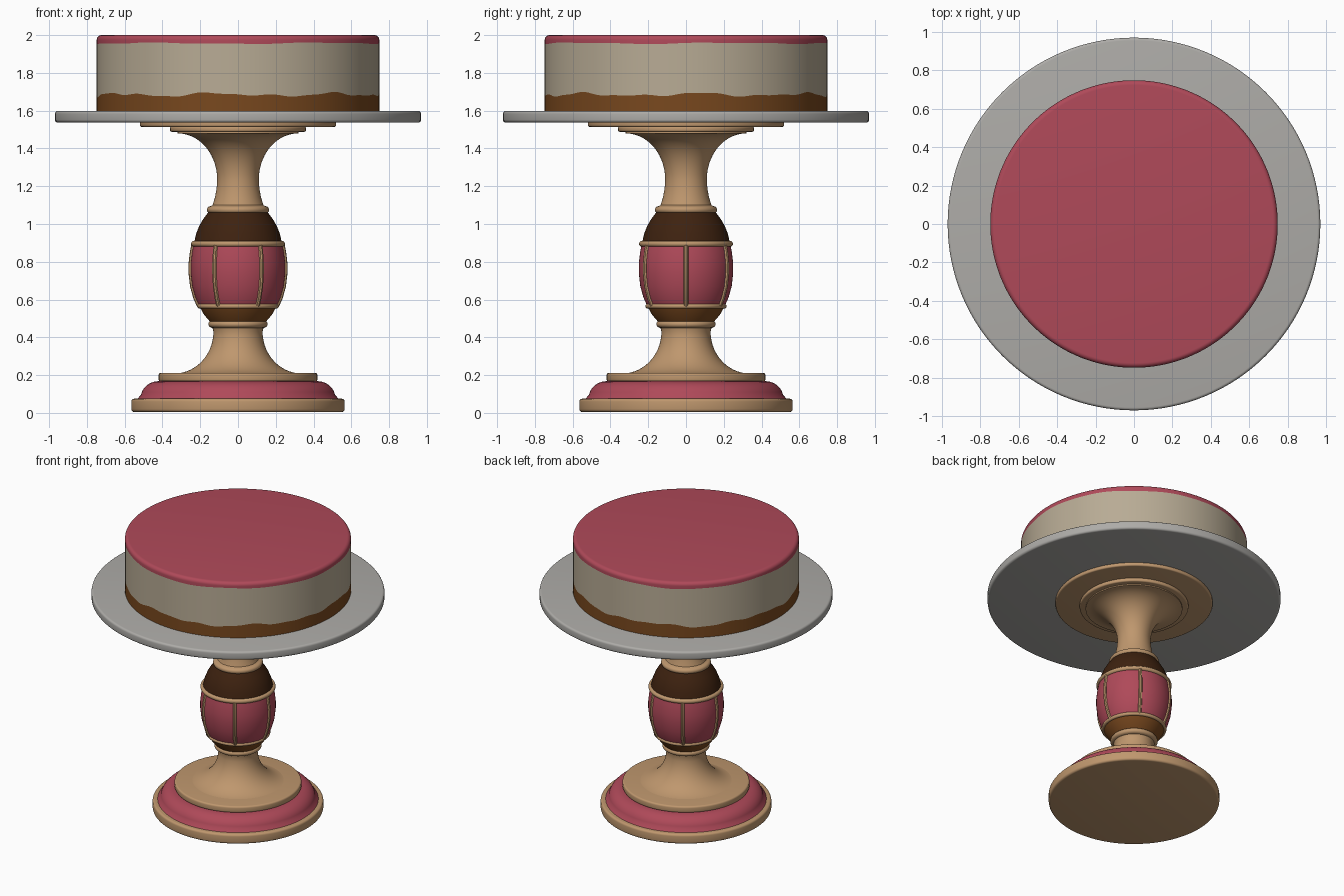
import bpy, bmesh
from math import sin, cos, pi, radians

cube = bpy.data.objects.get("Cube")
if cube:
    bpy.data.objects.remove(cube, do_unlink=True)


def material(name, r, g, b):
    m = bpy.data.materials.new(name)
    m.use_nodes = True
    m.diffuse_color = (r, g, b, 1)
    bsdf = next(n for n in m.node_tree.nodes if n.type == 'BSDF_PRINCIPLED')
    bsdf.inputs["Base Color"].default_value = (r, g, b, 1)
    bsdf.inputs["Roughness"].default_value = 0.7
    return m


PINK = material("raspberry pink", 0.43, 0.067, 0.10)
TAN = material("biscuit tan", 0.52, 0.31, 0.155)
CREAM = material("cream", 0.48, 0.41, 0.30)
CRUST = material("crust brown", 0.19, 0.065, 0.013)
DARK = material("dark chocolate", 0.048, 0.016, 0.005)
GREY = material("plate grey", 0.42, 0.41, 0.39)


def smooth(ob):
    bpy.ops.object.select_all(action='DESELECT')
    ob.select_set(True)
    bpy.context.view_layer.objects.active = ob
    bpy.ops.object.shade_smooth_by_angle(angle=radians(35))


def lathe(name, profile, mats, pick=None, offset=None, segs=128):
    """Revolve (radius, z) points listed bottom to top, and cap both ends.
    pick(row) gives a material slot; offset(row, angle) lifts a point."""
    bm = bmesh.new()
    rows = []
    for i, (r, z) in enumerate(profile):
        ring = []
        for k in range(segs):
            a = 2 * pi * k / segs
            dz = offset(i, a) if offset else 0
            ring.append(bm.verts.new((r * cos(a), r * sin(a), z + dz)))
        rows.append(ring)
    for i in range(len(rows) - 1):
        lo, hi = rows[i], rows[i + 1]
        for k in range(segs):
            n = (k + 1) % segs
            f = bm.faces.new((lo[k], lo[n], hi[n], hi[k]))
            f.material_index = pick(i) if pick else 0
    bm.faces.new(rows[0][::-1]).material_index = pick(0) if pick else 0
    bm.faces.new(rows[-1]).material_index = pick(len(rows) - 2) if pick else 0
    me = bpy.data.meshes.new(name)
    bm.to_mesh(me)
    bm.free()
    for m in mats:
        me.materials.append(m)
    ob = bpy.data.objects.new(name, me)
    bpy.context.collection.objects.link(ob)
    smooth(ob)
    return ob


def arc(cr, cz, rr, rz, start, end, n=6):
    """Elliptical arc in the (radius, z) plane, angles in degrees."""
    angles = [radians(start + (end - start) * i / n) for i in range(n + 1)]
    return [(cr + rr * cos(a), cz + rz * sin(a)) for a in angles]


def disc(name, r, z0, z1, bevel, mat):
    pts = arc(r - bevel, z0 + bevel, bevel, bevel, -90, 0, 4)
    pts += arc(r - bevel, z1 - bevel, bevel, bevel, 0, 90, 4)
    return lathe(name, pts, [mat])


def ring(name, r, z, thick, mat):
    bpy.ops.mesh.primitive_torus_add(major_radius=r, minor_radius=thick, location=(0, 0, z),
                                     major_segments=96, minor_segments=12)
    ob = bpy.context.object
    ob.name = name
    ob.data.materials.append(mat)
    smooth(ob)


# Stepped foot
disc("foot_disc", 0.565, 0.005, 0.075, 0.015, TAN)
lathe("foot_pink_tier", [(0.535, 0.07), (0.53, 0.078)] + arc(0.42, 0.08, 0.095, 0.088, 10, 90, 8), [PINK])
disc("foot_upper_disc", 0.42, 0.165, 0.212, 0.012, TAN)
lathe("foot_trumpet", [(0.36, 0.205)] + arc(0.34, 0.43, 0.21, 0.222, 270, 180, 14)
      + [(0.135, 0.45)] + arc(0.135, 0.47, 0.022, 0.02, -90, 90, 8) + [(0.14, 0.5)], [TAN])

# Bulb, coloured by height
BULB = [(0.15, 0.485), (0.18, 0.52), (0.205, 0.565), (0.225, 0.61), (0.242, 0.67),
        (0.25, 0.74), (0.25, 0.79), (0.243, 0.85), (0.234, 0.895), (0.221, 0.95),
        (0.205, 0.99), (0.185, 1.025), (0.155, 1.065)]


def bulb_slot(row):
    z = BULB[row][1]
    return 0 if z < 0.56 else 1 if z < 0.89 else 2


lathe("bulb", BULB, [CRUST, PINK, DARK], bulb_slot)
ring("bulb_lower_ring", 0.202, 0.565, 0.013, TAN)
ring("bulb_upper_ring", 0.233, 0.895, 0.016, TAN)

# Six ribs across the bulb
curve = bpy.data.curves.new("bulb_ribs", 'CURVE')
curve.dimensions = '3D'
curve.bevel_depth = 0.012
curve.bevel_resolution = 2
rib = [p for p in BULB if 0.56 < p[1] < 0.9]
for k in range(6):
    a = k * pi / 3
    spline = curve.splines.new('POLY')
    spline.points.add(len(rib) - 1)
    for point, (r, z) in zip(spline.points, rib):
        point.co = (r * cos(a), r * sin(a), z, 1)
curve.materials.append(TAN)
ribs = bpy.data.objects.new("bulb_ribs", curve)
bpy.context.collection.objects.link(ribs)
bpy.ops.object.select_all(action='DESELECT')
ribs.select_set(True)
bpy.context.view_layer.objects.active = ribs
bpy.ops.object.convert(target='MESH')
smooth(bpy.context.object)

# Upper column flaring out to the plate
lathe("column", [(0.13, 1.05)] + arc(0.143, 1.075, 0.022, 0.02, -90, 90, 8)
      + [(0.135, 1.1), (0.122, 1.14), (0.113, 1.19)]
      + arc(0.32, 1.235, 0.21, 0.245, 180, 90, 14) + [(0.32, 1.5)], [TAN])
disc("plate_support_small", 0.36, 1.488, 1.516, 0.01, TAN)
disc("plate_support_large", 0.52, 1.514, 1.545, 0.01, TAN)

# Plate
disc("plate", 0.97, 1.537, 1.598, 0.015, GREY)


# Cake with a wavy crust line and a thin glaze on top
def wave(row, a):
    if row == 1:
        return 0.007 * sin(7 * a + 1) + 0.005 * sin(13 * a) + 0.003 * sin(24 * a + 2)
    if row == 2:
        return 0.003 * sin(5 * a) + 0.002 * sin(11 * a + 1)
    return 0


cake = [(0.748, 1.595), (0.748, 1.685), (0.748, 1.957)] + arc(0.723, 1.975, 0.025, 0.025, 0, 90, 6)
lathe("cake", cake, [CRUST, CREAM, PINK], lambda row: min(row, 2), wave, 192)
